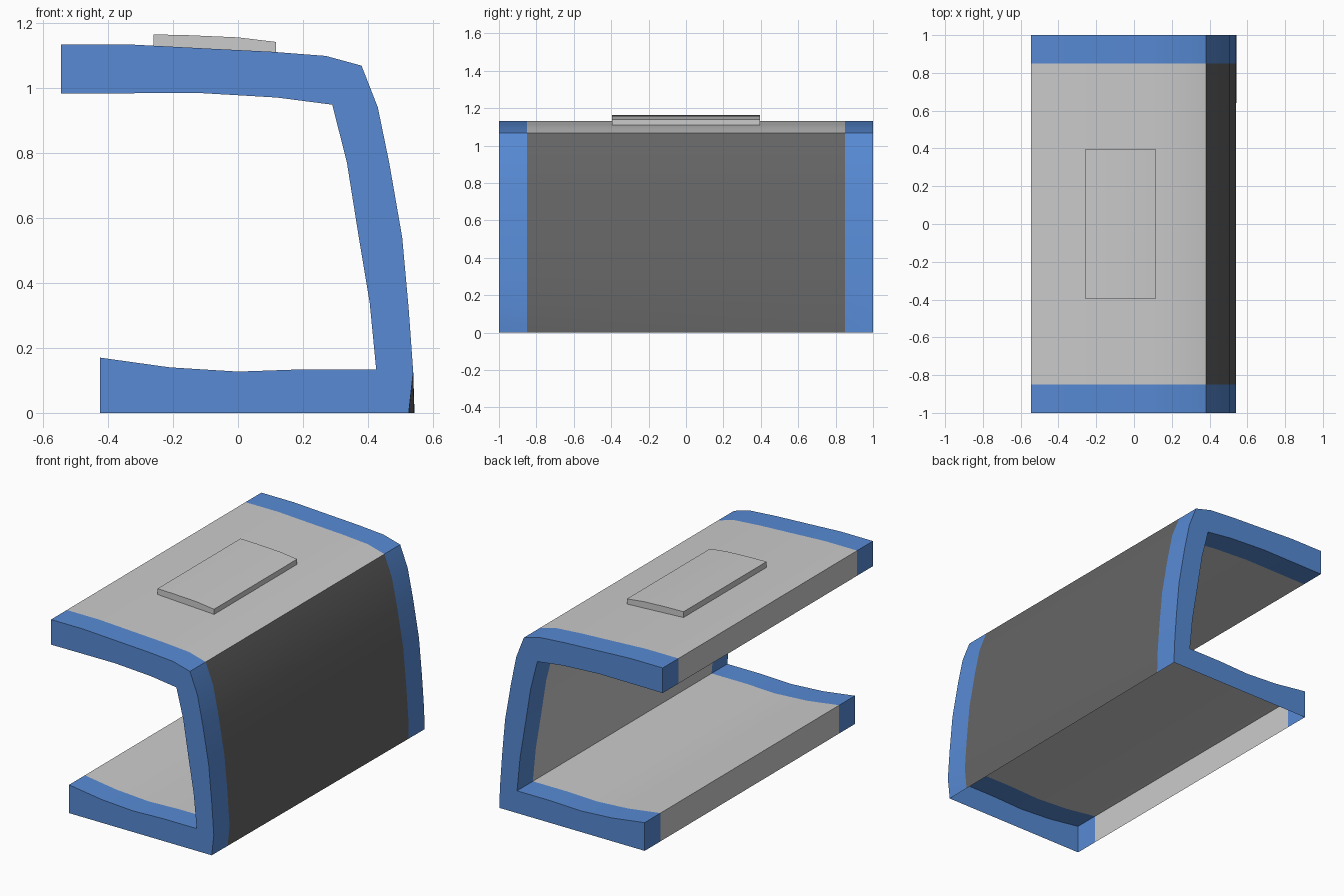
import bpy, bmesh, math

if "Cube" in bpy.data.objects:
    bpy.data.objects.remove(bpy.data.objects["Cube"])

def material(name, rgb):
    m = bpy.data.materials.new(name)
    m.diffuse_color = (*rgb, 1)
    m.use_nodes = True
    m.node_tree.nodes["Principled BSDF"].inputs["Base Color"].default_value = m.diffuse_color
    return m

def loft(name, profile, stations, shift=None):
    """Sweep an xz profile along y; returns object and bmesh for painting."""
    bm = bmesh.new()
    rings = []
    for y in stations:
        rings.append([bm.verts.new((x + (shift(i, y) if shift else 0), y, z))
                      for i, (x, z) in enumerate(profile)])
    n = len(profile)
    for a, b in zip(rings, rings[1:]):
        for i in range(n):
            j = (i + 1) % n
            bm.faces.new((a[i], a[j], b[j], b[i]))
    bm.faces.new(rings[0])
    bm.faces.new(rings[-1])
    bmesh.ops.recalc_face_normals(bm, faces=bm.faces)
    mesh = bpy.data.meshes.new(name)
    obj = bpy.data.objects.new(name, mesh)
    bpy.context.collection.objects.link(obj)
    return obj, bm

def finish(obj, bm):
    bm.to_mesh(obj.data)
    bm.free()
    bpy.ops.object.select_all(action='DESELECT')
    obj.select_set(True)
    bpy.context.view_layer.objects.active = obj
    bpy.ops.object.shade_smooth_by_angle(angle=math.radians(30))

# C-shaped shell: outer top, outer side, base, then back along the inside
outer_top = [(-.545, 1.133), (-.33, 1.133), (-.1, 1.121), (.1, 1.111), (.27, 1.098)]
outer_side = [(.38, 1.068), (.43, .94), (.465, .77), (.505, .54),
              (.525, .32), (.539, .125), (.543, 0)]
base = [(-.425, 0), (-.425, .17), (-.21, .14), (0, .127), (.2, .134), (.425, .134)]
inner = [(.405, .34), (.37, .55), (.335, .77), (.29, .948),
         (.12, .97), (-.12, .984), (-.36, .983), (-.545, .982)]
profile = outer_top + outer_side + base + inner
corner = len(outer_top) + len(outer_side) - 1

# The lower outer edge tapers in slightly toward the front
shell, bm = loft("shell", profile, (-1, -.85, .85, 1),
                 lambda i, y: -.009 * (1 - y) if i == corner else 0)
for m in (material("shell_grey", (.8, .8, .8)),
          material("rim_blue", (.095, .255, .66)),
          material("side_dark", (.13, .13, .13))):
    shell.data.materials.append(m)

# Paint the end bands blue and the middle of the outer side dark
for f in bm.faces:
    c = f.calc_center_median()
    if abs(c.y) > .85:
        f.material_index = 1
    elif c.x > .4 and f.normal.x > .5:
        f.material_index = 2

# The base is open underneath
bottom = [f for f in bm.faces if all(v.co.z < .001 for v in f.verts)]
bmesh.ops.delete(bm, geom=bottom, context='FACES')
finish(shell, bm)

# Thin raised plate following the top surface
plate_top = [(-.26, 1.164), (-.16, 1.162), (0, 1.155), (.117, 1.141)]
plate_under = [(.117, 1.109), (0, 1.115), (-.1, 1.12), (-.26, 1.129)]
finish(*loft("top_plate", plate_top + plate_under, (-.395, .395)))
